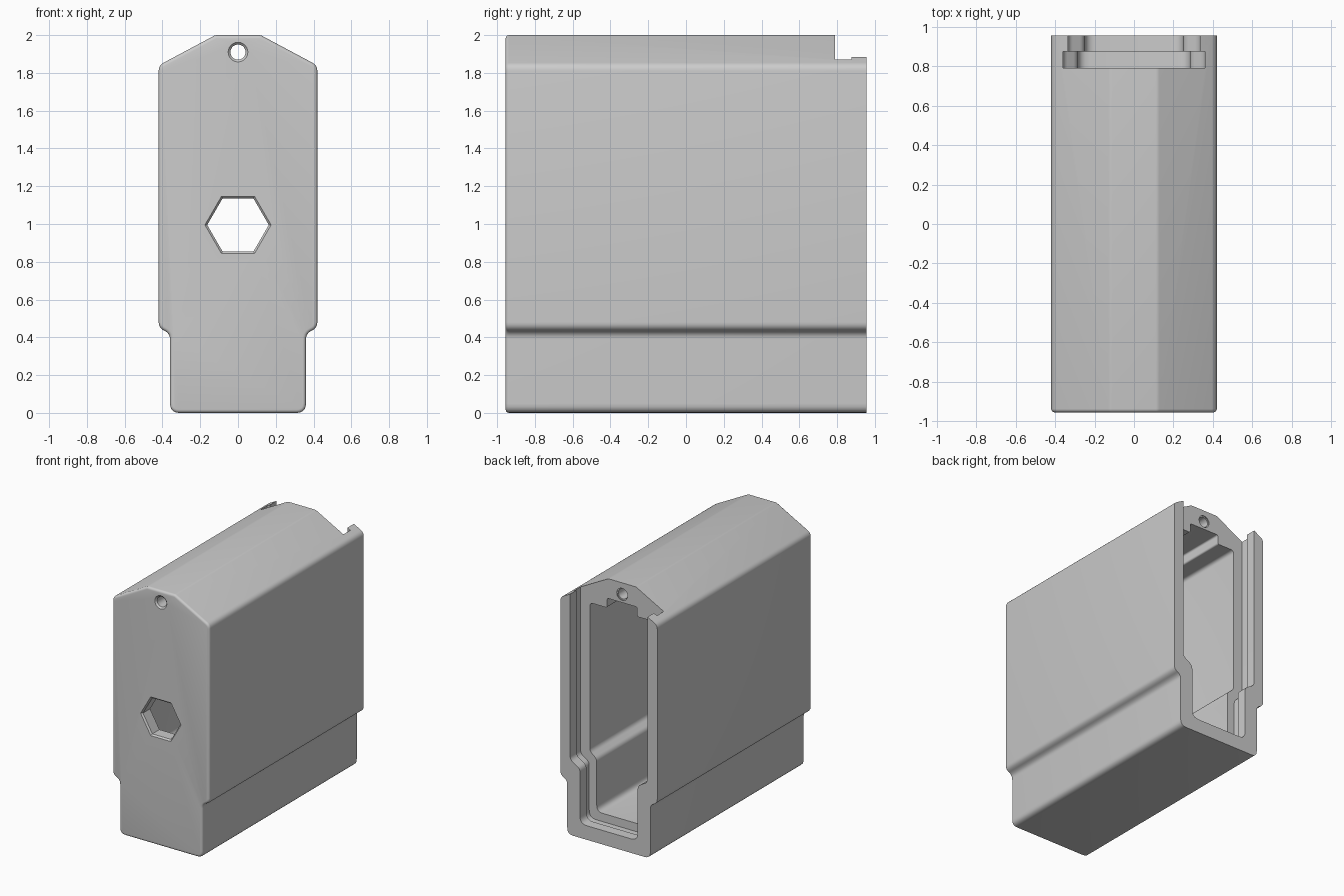
import bpy, bmesh, math
from mathutils import Vector

cube = bpy.data.objects.get("Cube")
if cube:
    bpy.data.objects.remove(cube, do_unlink=True)

grey = bpy.data.materials.new("plain_grey")
grey.use_nodes = True
COLOUR = (0.6, 0.6, 0.6, 1)
grey.diffuse_color = COLOUR
grey.node_tree.nodes["Principled BSDF"].inputs["Base Color"].default_value = COLOUR


def rounded(points, steps=5):
    """Mirror a right-hand profile of (x, z, radius) and round its corners."""
    loop = points + [(-x, z, r) for x, z, r in reversed(points)]
    result = []
    for i, (x, z, r) in enumerate(loop):
        p = Vector((x, z))
        a = (Vector(loop[i - 1][:2]) - p)
        b = (Vector(loop[(i + 1) % len(loop)][:2]) - p)
        if r == 0:
            result.append(p)
            continue
        reach = min(r / math.tan(a.angle(b) / 2), a.length * 0.48, b.length * 0.48)
        start, end = p + a.normalized() * reach, p + b.normalized() * reach
        for k in range(steps + 1):
            t = k / steps
            result.append(start * (1 - t) ** 2 + p * 2 * t * (1 - t) + end * t ** 2)
    return result


def prism(name, outline, y0, y1, front_scale=1, front_bevel=0):
    """Extrude an (x, z) outline from y0 (front) to y1 (back)."""
    bm = bmesh.new()
    mid = sum(outline, Vector((0, 0))) / len(outline)
    rings = []
    for y, s in ((y0, front_scale), (y1, 1)):
        ring = [mid + (p - mid) * s for p in outline]
        rings.append([bm.verts.new((p.x, y, p.y)) for p in ring])
    front = bm.faces.new(rings[0])
    bm.faces.new(rings[1][::-1])
    n = len(outline)
    for i in range(n):
        j = (i + 1) % n
        bm.faces.new((rings[0][i], rings[1][i], rings[1][j], rings[0][j]))
    bmesh.ops.recalc_face_normals(bm, faces=bm.faces)
    if front_bevel:
        bmesh.ops.bevel(bm, geom=list(front.edges), offset=front_bevel, segments=4,
                        profile=0.5, affect='EDGES')
    mesh = bpy.data.meshes.new(name)
    bm.to_mesh(mesh)
    bm.free()
    mesh.materials.append(grey)
    obj = bpy.data.objects.new(name, mesh)
    bpy.context.collection.objects.link(obj)
    return obj


def carve(body, cutter):
    cutter.hide_render = True
    mod = body.modifiers.new("cut", 'BOOLEAN')
    mod.operation, mod.solver, mod.object = 'DIFFERENCE', 'EXACT', cutter
    bpy.context.view_layer.objects.active = body
    bpy.ops.object.modifier_apply(modifier=mod.name)
    bpy.data.objects.remove(cutter, do_unlink=True)


FRONT, BACK, LEDGE, LIP = -0.955, 0.955, 0.79, 0.875

# Case body with pitched top and narrowed foot
case = prism("case_body", rounded([
    (0.12, 2, 0.04), (0.42, 1.84, 0.05), (0.42, 0.45, 0.05),
    (0.36, 0.42, 0.05), (0.36, 0, 0.05)]), FRONT, BACK, front_bevel=0.018)

# Inner cavity with a raised channel in its ceiling
carve(case, prism("cavity", rounded([
    (0.13, 1.845, 0.015), (0.13, 1.77, 0.015), (0.28, 1.77, 0.03),
    (0.28, 0.61, 0.05), (0.22, 0.56, 0.05), (0.22, 0.15, 0.05)]),
    FRONT + 0.1, LEDGE + 0.04, front_bevel=0.012))

# Wide slot for a sliding lid, open at the top
carve(case, prism("lid_slot", rounded([
    (0.36, 2.2, 0), (0.36, 0.57, 0.05), (0.285, 0.52, 0.05), (0.285, 0.085, 0.06)]),
    LEDGE, LIP))

# Narrower opening between the retaining lips
carve(case, prism("lip_opening", rounded([
    (0.335, 2.2, 0), (0.335, 0.59, 0.05), (0.25, 0.54, 0.05), (0.25, 0.11, 0.06)]),
    LIP - 0.02, BACK + 0.1))

# Hexagonal window in the front wall, with a chamfered rim
R, H, CZ = 0.163, 0.141, 0.995
hexagon = rounded([(R / 2, CZ + H, 0), (R, CZ, 0), (R / 2, CZ - H, 0)])
carve(case, prism("hex_window", hexagon, FRONT - 0.1, FRONT + 0.2))
carve(case, prism("hex_rim", hexagon, FRONT - 0.012, FRONT + 0.012, front_scale=1.15))

# Round bore through the roof, chamfered at the front and the back
arc = [math.pi * (k + 0.5) / 16 for k in range(16)]
circle = rounded([(0.04 * math.sin(a), 1.91 + 0.04 * math.cos(a), 0) for a in arc])
carve(case, prism("bore", circle, FRONT - 0.1, BACK))
carve(case, prism("bore_rim_front", circle, FRONT - 0.012, FRONT + 0.012, front_scale=1.6))
carve(case, prism("bore_rim_back", circle, LEDGE - 0.01, LEDGE + 0.02, front_scale=1.25))

bpy.ops.object.select_all(action='DESELECT')
case.select_set(True)
bpy.context.view_layer.objects.active = case
bpy.ops.object.shade_smooth_by_angle(angle=math.radians(32))
